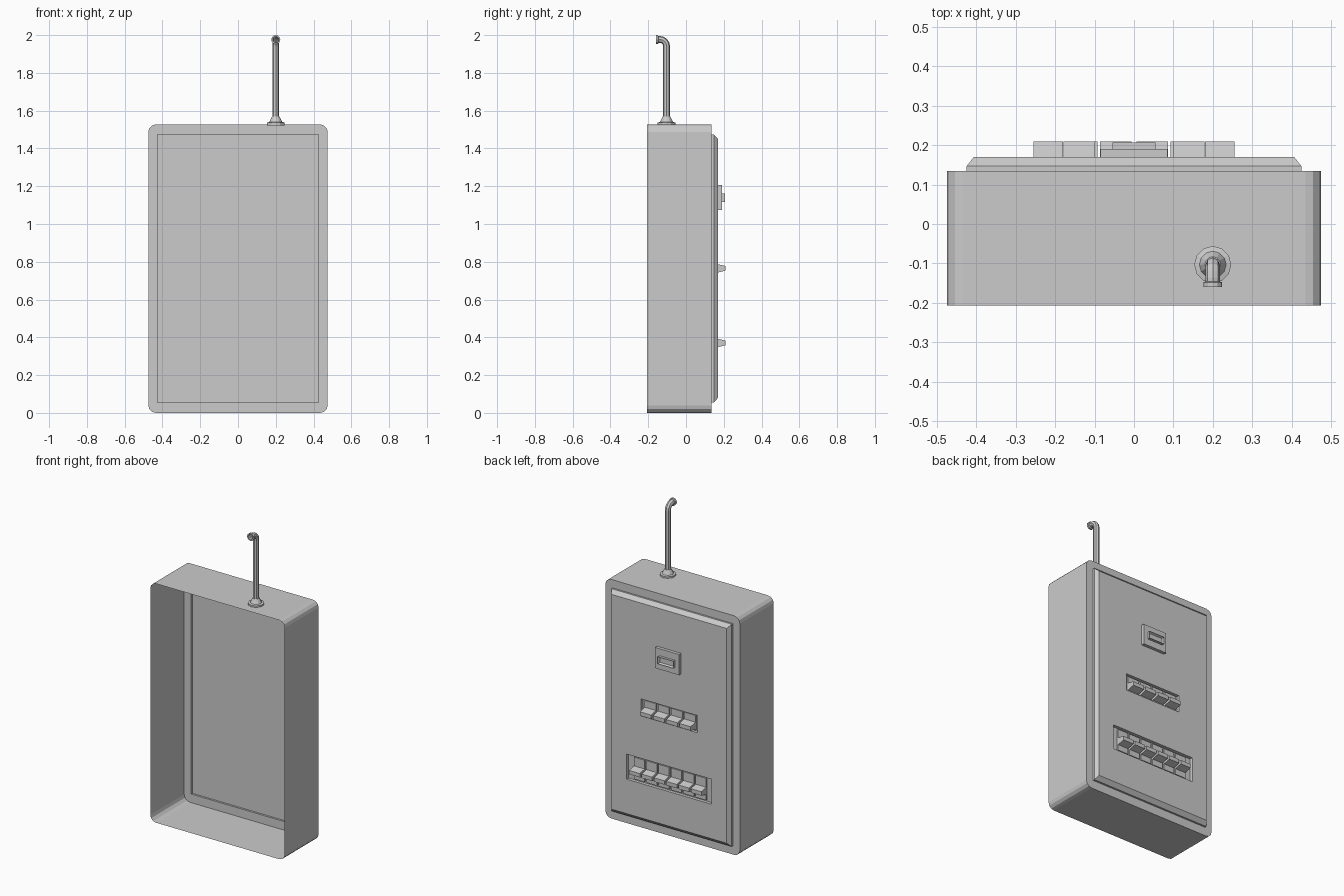
import bpy, bmesh, math
from mathutils import Matrix

cube = bpy.data.objects.get("Cube")
if cube:
    bpy.data.objects.remove(cube, do_unlink=True)

grey = bpy.data.materials.new("painted_grey")
grey.use_nodes = True
COLOUR = (0.6, 0.6, 0.6, 1)
grey.diffuse_color = COLOUR
grey.node_tree.nodes["Principled BSDF"].inputs["Base Color"].default_value = COLOUR

HALF_W, HEIGHT = 0.475, 1.527
FRONT_Y, BACK_Y = -0.207, 0.135
LIP_Y, FACE_Y, FLOOR_Y, KEY_Y = 0.147, 0.17, 0.15, 0.209
PIPE_X, PIPE_Y, PIPE_TOP = 0.2, -0.103, 1.977


def finish(name, bm, recalc=True):
    if recalc:
        bmesh.ops.recalc_face_normals(bm, faces=bm.faces)
    mesh = bpy.data.meshes.new(name)
    bm.to_mesh(mesh)
    bm.free()
    mesh.materials.append(grey)
    obj = bpy.data.objects.new(name, mesh)
    bpy.context.collection.objects.link(obj)
    return obj


def loop(bm, points, y):
    return [bm.verts.new((x, y, z)) for x, z in points]


def rect(hw, z0, z1):
    return [(-hw, z0), (hw, z0), (hw, z1), (-hw, z1)]


def edges(bm, ring):
    found = []
    for a, b in zip(ring, ring[1:] + ring[:1]):
        found.append(bm.edges.get((a, b)) or bm.edges.new((a, b)))
    return found


def skin(bm, a, b):
    n = len(a)
    for i in range(n):
        j = (i + 1) % n
        bm.faces.new((a[i], a[j], b[j], b[i]))


def fill(bm, *rings):
    # Flat sheet between an outer ring and any holes
    all_edges = [e for r in rings for e in edges(bm, r)]
    bmesh.ops.triangle_fill(bm, edges=all_edges, use_beauty=True, normal=(0, 1, 0))


def block(name, x, y0, y1, hw, z0, z1, tip=None):
    # Box along y; an optional tip gives a narrower far end
    bm = bmesh.new()
    a = loop(bm, rect(hw, z0, z1), y0)
    b = loop(bm, rect(hw, *(tip or (z0, z1))), y1)
    skin(bm, a, b)
    bm.faces.new(a)
    end = bm.faces.new(b)
    bmesh.ops.translate(bm, verts=bm.verts, vec=(x, 0, 0))
    return bm, end


def lathe(name, profile, matrix, sides=12):
    bm = bmesh.new()
    rings = []
    for r, h in profile:
        rings.append([bm.verts.new((r * math.cos(t), r * math.sin(t), h))
                      for t in (2 * math.pi * i / sides for i in range(sides))])
    for a, b in zip(rings, rings[1:]):
        skin(bm, a, b)
    bm.transform(matrix)
    return finish(name, bm)


# Open-fronted cabinet shell with rounded corners and a rim around the door
RADIUS, SEGMENTS = 0.04, 3
outline = []
for quarter, (sx, top) in enumerate([(1, 1), (-1, 1), (-1, 0), (1, 0)]):
    cx = sx * (HALF_W - RADIUS)
    cz = HEIGHT - RADIUS if top else RADIUS
    for i in range(SEGMENTS + 1):
        t = math.pi / 2 * (quarter + i / SEGMENTS)
        outline.append((cx + RADIUS * math.cos(t), cz + RADIUS * math.sin(t)))
opening = rect(0.425, 0.055, 1.475)
bm = bmesh.new()
front = loop(bm, outline, FRONT_Y)
back = loop(bm, outline, BACK_Y)
skin(bm, front, back)
fill(bm, back, loop(bm, opening, BACK_Y))
finish("cabinet_shell", bm)

# Chamfered door panel with two recessed switch slots
SLOTS = [("upper", 0.20, 0.73, 0.84), ("lower", 0.30, 0.30, 0.46)]
bm = bmesh.new()
base = loop(bm, opening, BACK_Y)
lip = loop(bm, opening, LIP_Y)
face = loop(bm, rect(0.407, 0.08, 1.452), FACE_Y)
skin(bm, base, lip)
skin(bm, lip, face)
holes = []
for _, hw, z0, z1 in SLOTS:
    rim = loop(bm, rect(hw, z0, z1), FACE_Y)
    floor = loop(bm, rect(hw, z0, z1), FLOOR_Y)
    skin(bm, rim, floor)
    bm.faces.new(floor)
    holes.append(rim)
fill(bm, face, *holes)
finish("door_panel", bm)

# Inner lining of the door
bm = bmesh.new()
bm.faces.new(loop(bm, opening, LIP_Y))
finish("door_lining", bm, recalc=False)

# Rows of breakers, each a body with a tapered lever
ROWS = [("upper", 4, 0.093, 0.04, 0.735, 0.832, 0.765),
        ("lower", 6, 0.087, 0.0375, 0.31, 0.45, 0.37)]
for row, count, pitch, hw, z0, z1, mid in ROWS:
    for i in range(count):
        x = (i - (count - 1) / 2) * pitch
        bm, _ = block("body", x, FLOOR_Y, 0.161, hw, z0, z1)
        finish(f"{row}_breaker_body_{i + 1}", bm)
        bm, _ = block("lever", x, 0.16, KEY_Y, hw, mid - 0.024, mid + 0.024,
                      tip=(mid - 0.012, mid + 0.013))
        finish(f"{row}_breaker_lever_{i + 1}", bm)

# Meter plate with a sunken display window
bm, _ = block("plate", 0, 0.165, 0.19, 0.085, 1.075, 1.207)
finish("meter_plate", bm)
bm, end = block("window", 0, 0.188, 0.207, 0.055, 1.117, 1.162)
bmesh.ops.inset_region(bm, faces=[end], thickness=0.009)
bmesh.ops.translate(bm, verts=end.verts, vec=(0, -0.012, 0))
finish("meter_window", bm)

# Conduit: base flange, bent pipe and flared open end
lathe("conduit_flange",
      [(0.047, 1.522), (0.047, 1.537), (0.034, 1.54), (0.02, 1.568), (0.016, 1.568)],
      Matrix.Translation((PIPE_X, PIPE_Y, 0)))
BEND = 0.035
path = [(PIPE_Y, 1.53)]
for i in range(5):
    t = math.pi / 2 * i / 4
    path.append((PIPE_Y - BEND + BEND * math.cos(t), PIPE_TOP - BEND + BEND * math.sin(t)))
path.append((-0.157, PIPE_TOP))
curve = bpy.data.curves.new("conduit_pipe", "CURVE")
curve.dimensions = "3D"
curve.bevel_depth = 0.018
curve.bevel_resolution = 2
spline = curve.splines.new("POLY")
spline.points.add(len(path) - 1)
for point, (y, z) in zip(spline.points, path):
    point.co = (PIPE_X, y, z, 1)
spline.use_smooth = False
curve.materials.append(grey)
bpy.context.collection.objects.link(bpy.data.objects.new("conduit_pipe", curve))
lathe("conduit_end",
      [(0.017, 0.0), (0.024, 0.002), (0.024, 0.014), (0.016, 0.014), (0.016, 0.004)],
      Matrix.Translation((PIPE_X, -0.146, PIPE_TOP - 0.001)) @ Matrix.Rotation(math.pi / 2, 4, "X"))
